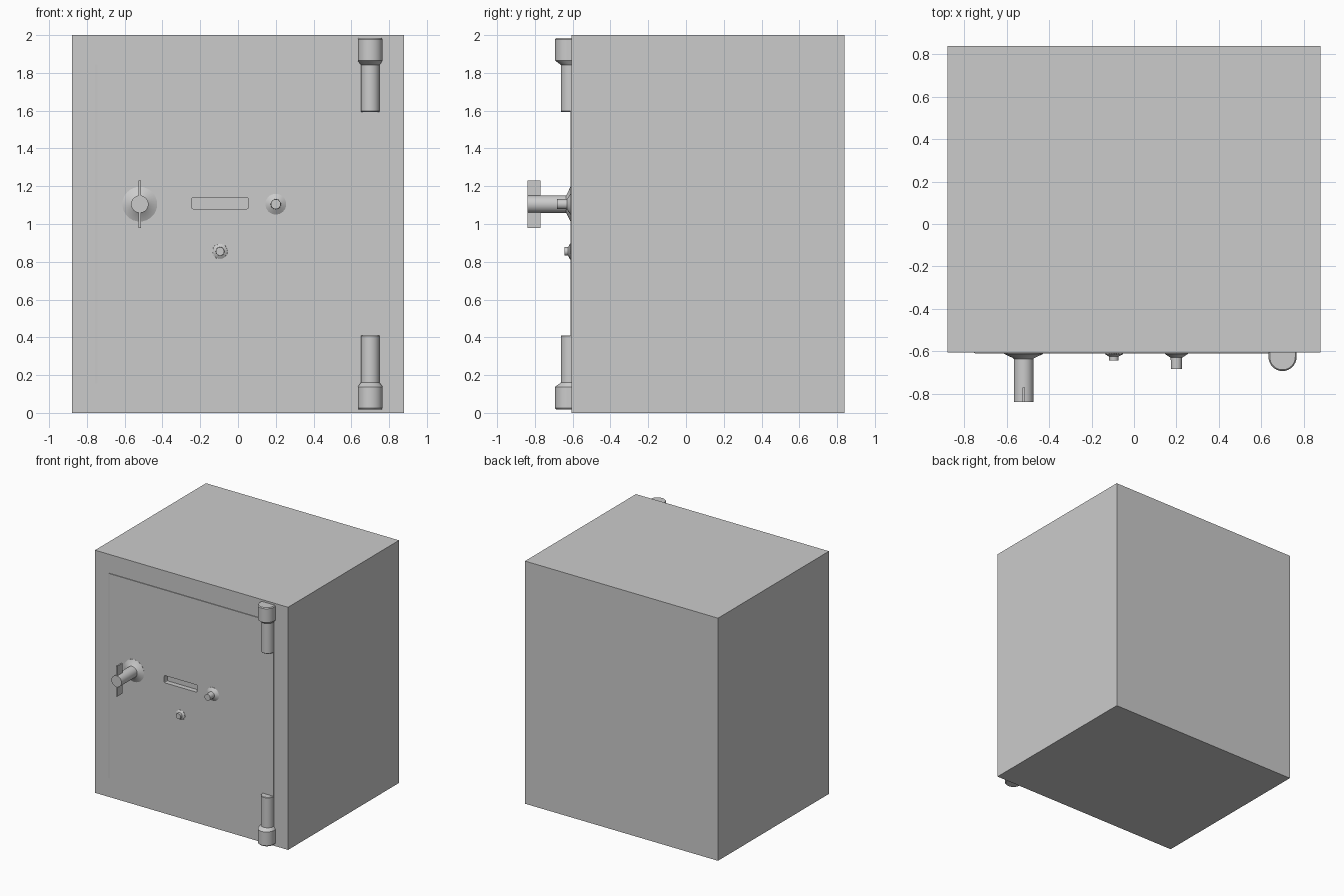
import bpy, bmesh
from math import pi, cos, sin, radians

if "Cube" in bpy.data.objects:
    bpy.data.objects.remove(bpy.data.objects["Cube"])

FRONT = -0.605


def finish(name, bm, smooth=False):
    bmesh.ops.recalc_face_normals(bm, faces=bm.faces)
    me = bpy.data.meshes.new(name)
    bm.to_mesh(me)
    bm.free()
    ob = bpy.data.objects.new(name, me)
    bpy.context.collection.objects.link(ob)
    bpy.ops.object.select_all(action='DESELECT')
    ob.select_set(True)
    bpy.context.view_layer.objects.active = ob
    if smooth:
        bpy.ops.object.shade_smooth_by_angle(angle=radians(30))
    return ob


def loft(name, rings, smooth=False):
    """Skin a stack of equal-length rings and cap both ends."""
    bm = bmesh.new()
    loops = [[bm.verts.new(p) for p in ring] for ring in rings]
    n = len(loops[0])
    for a, b in zip(loops, loops[1:]):
        for i in range(n):
            j = (i + 1) % n
            bm.faces.new((a[i], a[j], b[j], b[i]))
    bm.faces.new(loops[0])
    bm.faces.new(loops[-1])
    return finish(name, bm, smooth)


def box(name, x0, x1, y0, y1, z0, z1):
    return loft(name, [[(x0, y, z0), (x1, y, z0), (x1, y, z1), (x0, y, z1)] for y in (y0, y1)])


def lathe(name, x, z, profile, n=32, knurl=0):
    """Turned part along y; profile holds (radius, y), knurl notches the first two rings."""
    rings = []
    for k, (r, y) in enumerate(profile):
        ring = []
        for i in range(n):
            q = r * (1 - knurl * (i % 2)) if k < 2 else r
            a = 2 * pi * i / n
            ring.append((x + q * cos(a), y, z + q * sin(a)))
        rings.append(ring)
    return loft(name, rings, True)


# Cabinet
body = box("safe_body", -0.88, 0.88, FRONT, 0.84, 0, 2)

# Thin raised door plate with a sloped opening edge
door = loft("door", [[(xl, y, 0.155), (0.75, y, 0.155), (0.75, y, 1.845), (xl, y, 1.845)]
                     for xl, y in ((-0.757, FRONT + 0.01), (-0.757, FRONT), (-0.745, FRONT - 0.006))])

# Recessed name-plate slot, cut through door and into cabinet
bm = bmesh.new()
bmesh.ops.create_cube(bm, size=1)
for v in bm.verts:
    v.co = (-0.095 + v.co.x * 0.30, FRONT + v.co.y * 0.07, 1.11 + v.co.z * 0.06)
edges = [e for e in bm.edges if abs(e.verts[0].co.y - e.verts[1].co.y) > 0.01]
bmesh.ops.bevel(bm, geom=edges, offset=0.008, segments=2, affect='EDGES', profile=0.5)
cutter = finish("slot_cutter", bm)
cutter.hide_render = True
for ob in (body, door):
    m = ob.modifiers.new("slot", 'BOOLEAN')
    m.operation = 'DIFFERENCE'
    m.solver = 'EXACT'
    m.object = cutter
    bpy.context.view_layer.objects.active = ob
    bpy.ops.object.modifier_apply(modifier=m.name)
bpy.data.objects.remove(cutter)

# Main handle: flared rose, shaft and thin cross wing
lathe("handle_shaft", -0.52, 1.105,
      [(0.092, FRONT), (0.092, -0.612), (0.05, -0.632), (0.046, -0.636), (0.046, -0.84)])
box("handle_wing", -0.526, -0.514, -0.838, -0.77, 0.98, 1.23)

# Lock knob
lathe("lock_knob", 0.2, 1.105,
      [(0.055, FRONT), (0.055, -0.612), (0.032, -0.627), (0.027, -0.63), (0.026, -0.684)])

# Combination dial with notched rim
lathe("combination_dial", -0.095, 0.855,
      [(0.043, FRONT), (0.042, -0.614), (0.027, -0.622), (0.023, -0.624), (0.022, -0.643)],
      n=48, knurl=0.1)


# Hinges: round-fronted barrels stepping from a wide cap to a narrow pin
def hinge_ring(r, depth, z, n=16):
    arc = [(0.70 + r * cos(pi * i / n), FRONT - (depth - r) - r * sin(pi * i / n), z)
           for i in range(n + 1)]
    return [(0.70 + r, FRONT + 0.005, z)] + arc + [(0.70 - r, FRONT + 0.005, z)]


steps = [(0.060, 0.082, 1.985), (0.066, 0.088, 1.978), (0.066, 0.088, 1.865),
         (0.050, 0.058, 1.843), (0.050, 0.058, 1.597), (0.047, 0.055, 1.593)]
for name, flip in (("upper_hinge", False), ("lower_hinge", True)):
    loft(name, [hinge_ring(r, d, 2.003 - z if flip else z) for r, d, z in steps], True)
